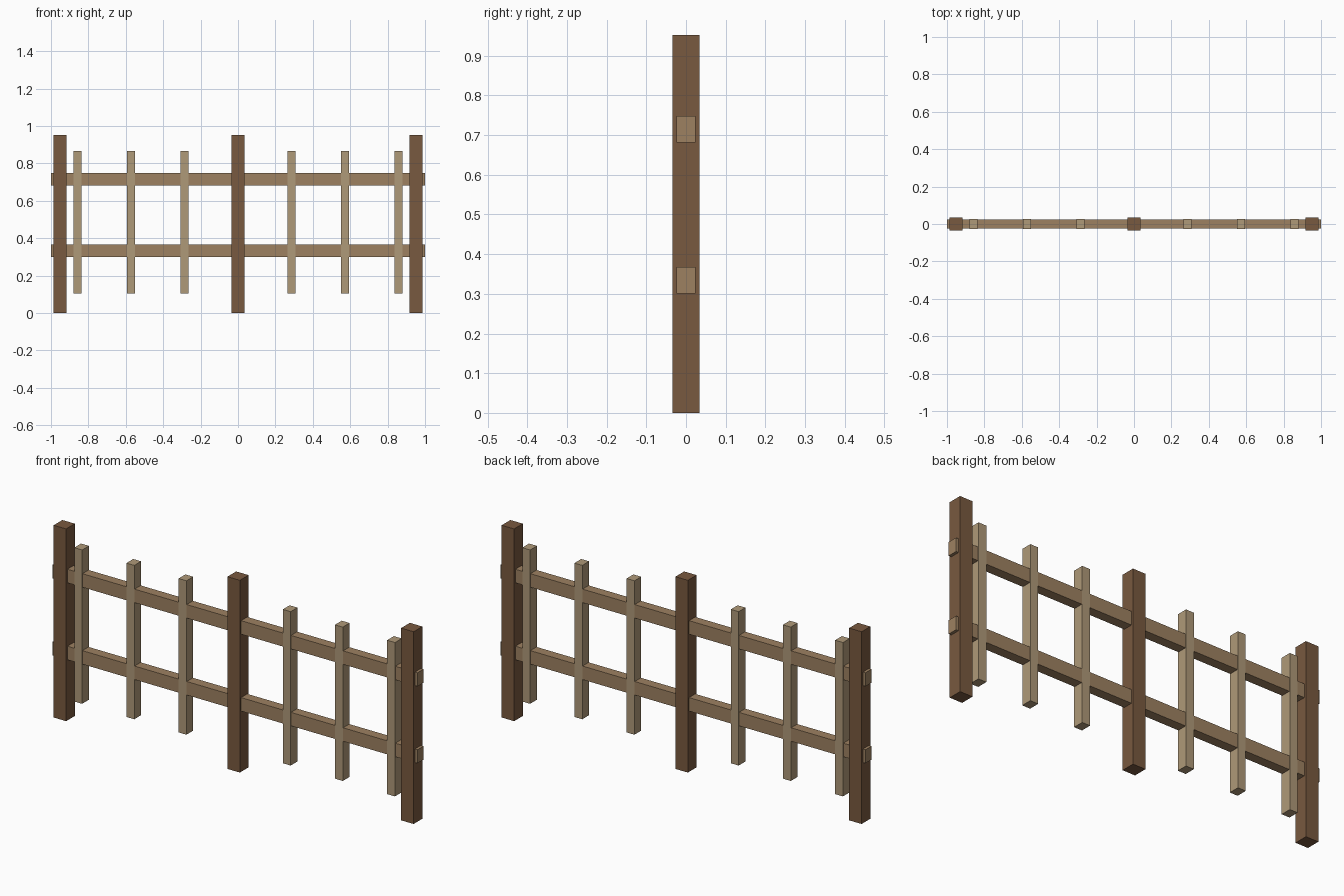
import bpy

if "Cube" in bpy.data.objects:
    bpy.data.objects.remove(bpy.data.objects["Cube"])


def material(name, rgb):
    m = bpy.data.materials.new(name)
    m.diffuse_color = (*rgb, 1)
    m.use_nodes = True
    m.node_tree.nodes["Principled BSDF"].inputs["Base Color"].default_value = m.diffuse_color
    return m


def box(name, center, size, mat):
    bpy.ops.mesh.primitive_cube_add(size=1, location=center)
    ob = bpy.context.object
    ob.name = name
    ob.scale = size
    bpy.ops.object.transform_apply(location=False, rotation=False, scale=True)
    ob.data.materials.append(mat)
    return ob


post_wood = material("dark_wood", (0.19, 0.10, 0.05))
rail_wood = material("mid_wood", (0.34, 0.22, 0.12))
picket_wood = material("pale_wood", (0.43, 0.32, 0.19))

# Thick posts standing on the ground
for i, x in enumerate((-0.952, 0, 0.952)):
    box(f"post_{i + 1}", (x, 0, 0.476), (0.068, 0.068, 0.952), post_wood)

# Horizontal rails running through the posts
for name, z in (("lower_rail", 0.334), ("upper_rail", 0.715)):
    box(name, (0, 0, z), (2, 0.048, 0.067), rail_wood)

# Thin pickets, three on each side of the middle post
for side, sign in (("left", -1), ("right", 1)):
    for i in range(1, 4):
        box(f"{side}_picket_{i}", (sign * i * 0.2857, 0, 0.486),
            (0.043, 0.053, 0.762), picket_wood)
